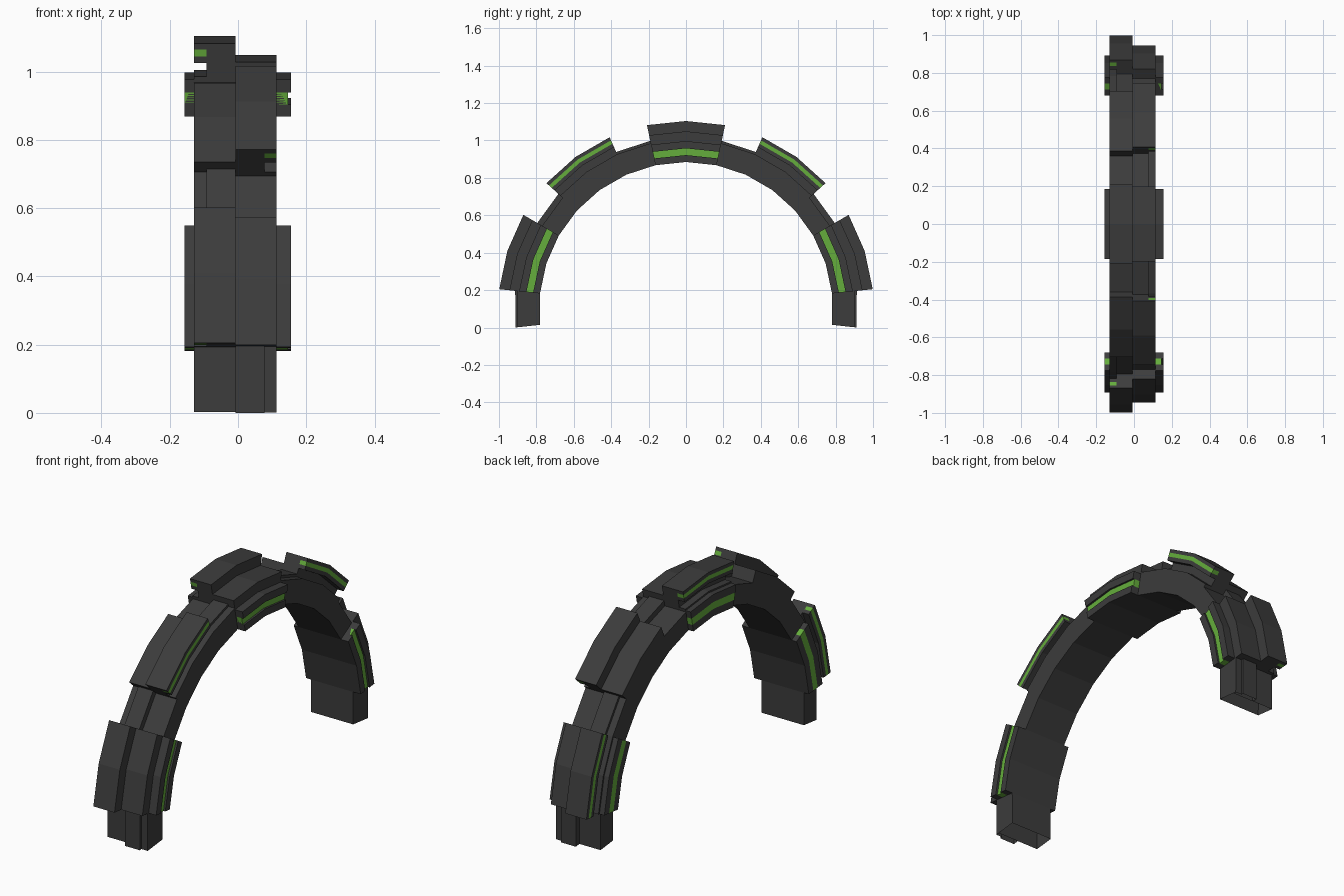
import bpy, bmesh
from math import sin, cos, radians

if "Cube" in bpy.data.objects:
    bpy.data.objects.remove(bpy.data.objects["Cube"])

ZC = 0.1          # height of the arch centre
MID = -0.008      # x of the seam between the two halves

green = bpy.data.materials.new("green")
green.diffuse_color = (0.13, 0.42, 0.045, 1)
green.use_nodes = True
green.node_tree.nodes["Principled BSDF"].inputs["Base Color"].default_value = green.diffuse_color
dark = bpy.data.materials.new("dark_grey")
dark.diffuse_color = (0.045, 0.045, 0.045, 1)
dark.use_nodes = True
dark.node_tree.nodes["Principled BSDF"].inputs["Base Color"].default_value = dark.diffuse_color


def sweep(name, profile, angles, mat=dark, cap=True):
    """Sweep an (x, radius) profile along angles measured from the top."""
    bm = bmesh.new()
    rings = []
    for a in angles:
        t = radians(a)
        rings.append([bm.verts.new((x, r * sin(t), ZC + r * cos(t))) for x, r in profile])
    n = len(profile)
    for p, q in zip(rings, rings[1:]):
        for i in range(n):
            j = (i + 1) % n
            bm.faces.new((p[i], p[j], q[j], q[i]))
    if cap:
        bm.faces.new(rings[0])
        bm.faces.new(rings[-1])
    bmesh.ops.recalc_face_normals(bm, faces=bm.faces)
    me = bpy.data.meshes.new(name)
    bm.to_mesh(me)
    bm.free()
    me.materials.append(mat)
    ob = bpy.data.objects.new(name, me)
    bpy.context.collection.objects.link(ob)


def half(side, pts):
    """Place a (distance from seam, radius) profile on one half."""
    return [(MID + side * u, r) for u, r in pts]


def box(u0, u1, r0, r1):
    return [(u0, r0), (u0, r1), (u1, r1), (u1, r0)]


# Continuous arch tube, open at the feet
feet = [-96.25] + list(range(-84, 85, 12)) + [96.25]
sweep("arch_core", [(MID - .121, .785), (MID - .121, .888), (MID + .121, .888), (MID + .121, .785)],
      feet, cap=False)

# Raised rails that swap sides along the arch
rail = [(0, .887), (0, .918), (.085, .918), (.085, .905), (.121, .905), (.121, .887)]
sweep("top_rail", half(-1, rail), [-12, 0, 12])
for s, tag in ((-1, "front"), (1, "back")):
    sweep(tag + "_upper_rail", half(1, rail), [s * a for a in (12, 24, 36, 48)])
    sweep(tag + "_lower_rail", half(-1, rail), [s * a for a in (48, 60, 72, 84)])
    sweep(tag + "_foot_rail", half(1, rail), [s * a for a in (84, 96.25)], cap=False)

# Armour plates: one half tall with a glowing strip, the other half low
tall = [(0, .887), (0, 1.004), (.121, 1.004), (.121, .986), (.085, .986), (.085, .966),
        (.121, .966), (.121, .946), (.085, .946), (.085, .887)]


def plate(name, side, angles):
    sweep(name + "_tall_plate", half(side, tall), angles)
    sweep(name + "_strip", half(side, box(.085, .121, .966, .986)), angles, green)
    sweep(name + "_low_plate", half(-side, box(0, .121, .887, .949)), angles)


# Side pods: two lips around a green strip
def pods(name, angles):
    for tag, x0, x1, xg in (("left", MID - .121, -.157, -.157), ("right", MID + .121, .156, .146)):
        sweep(f"{name}_{tag}_pod",
              [(x0, .785), (x1, .785), (x1, .822), (x0, .822), (x0, .858), (x1, .858),
               (x1, .897), (x0, .897)], angles)
        sweep(f"{name}_{tag}_pod_strip", box(x0, xg, .822, .858), angles, green)


plate("top", -1, [-12, 0, 12])
pods("top", [-12, 0, 12])
for s, tag in ((-1, "front"), (1, "back")):
    mid = [s * a for a in (24, 36, 48)]
    low = [s * a for a in (60, 72, 84)]
    plate(tag + "_upper", 1, mid)
    plate(tag + "_lower", -1, low)
    pods(tag + "_lower", low)
